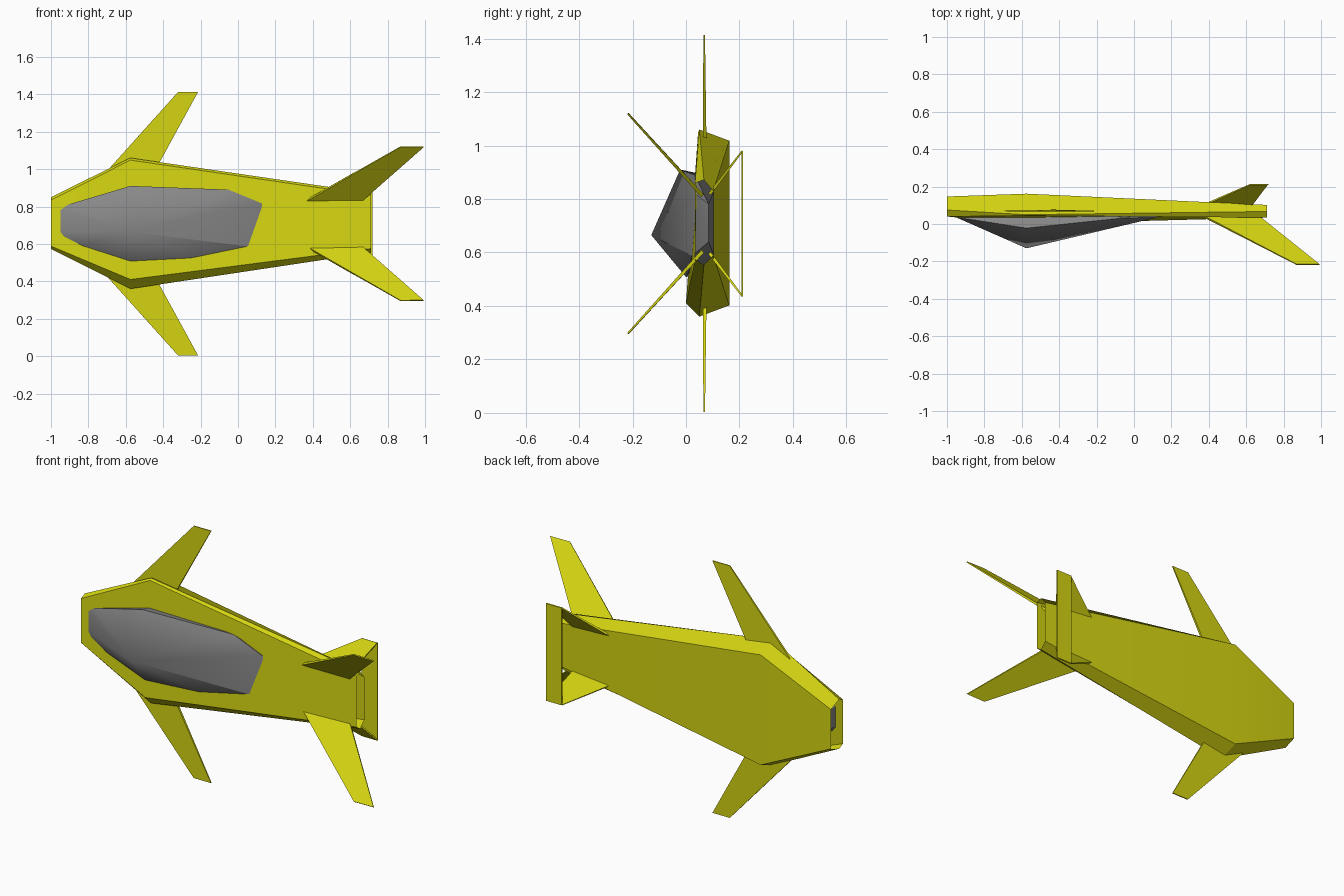
import bpy, bmesh, math
from mathutils import Vector

cube = bpy.data.objects.get("Cube")
if cube:
    bpy.data.objects.remove(cube, do_unlink=True)

MID = 0.708  # height of the craft's centre line


def material(name, rgb):
    m = bpy.data.materials.new(name)
    m.use_nodes = True
    m.diffuse_color = (*rgb, 1)
    m.node_tree.nodes["Principled BSDF"].inputs["Base Color"].default_value = (*rgb, 1)
    return m


yellow = material("yellow paint", (0.66, 0.66, 0.006))
grey = material("grey glass", (0.25, 0.25, 0.25))


def finish(bm, name, mat, recalc=True):
    if recalc:
        bmesh.ops.recalc_face_normals(bm, faces=bm.faces[:])
    me = bpy.data.meshes.new(name)
    bm.to_mesh(me)
    bm.free()
    ob = bpy.data.objects.new(name, me)
    bpy.context.collection.objects.link(ob)
    me.materials.append(mat)
    bpy.ops.object.select_all(action='DESELECT')
    ob.select_set(True)
    bpy.context.view_layer.objects.active = ob
    bpy.ops.object.shade_smooth_by_angle(angle=math.radians(25))
    return ob


# Hull: an open tube through three six-sided sections, each (y, z)
sections = [
    (-1.0, [(.040, .588), (.075, .573), (.147, .60), (.147, .82), (.075, .850), (.040, .835)]),
    (-.575, [(.0, .41), (.05, .36), (.162, .402), (.162, 1.018), (.05, 1.06), (.045, 1.048)]),
    (.71, [(.034, .575), (.067, .553), (.102, .59), (.102, .83), (.067, .872), (.034, .86)]),
]
bm = bmesh.new()
rings = [[bm.verts.new((x, y, z)) for y, z in pts] for x, pts in sections]
for a, b in zip(rings, rings[1:]):
    for i in range(6):
        j = (i + 1) % 6
        bm.faces.new((a[i], b[i], b[j], a[j]))
bm.normal_update()
# Point the open shell's faces away from its axis
for f in bm.faces:
    c = f.calc_center_median()
    if f.normal.dot(Vector((0, c.y - .075, c.z - MID))) < 0:
        f.normal_flip()
finish(bm, "hull", yellow, recalc=False)

# Canopy: convex faceted pod, partly sunk into the hull
canopy_points = [
    (-.575, -.13, .665),                                        # ridge peak
    (-.95, .035, .665), (-.95, .035, .78), (-.91, .030, .81),   # nose
    (-.575, -.022, .91), (-.05, .033, .89), (.12, .034, .82),   # upper edge
    (.05, .022, .587), (-.25, .010, .525), (-.575, .0, .508),   # lower edge
    (-.83, .018, .59), (-.93, .032, .64),
    (-.575, .125, .54), (-.575, .125, .88),                     # sunken side
    (-.94, .09, .67), (-.94, .09, .77),
    (.20, .085, .64), (.20, .085, .78),
]
bm = bmesh.new()
for p in canopy_points:
    bm.verts.new(p)
res = bmesh.ops.convex_hull(bm, input=bm.verts[:])
loose = {v for v in res["geom_interior"] if isinstance(v, bmesh.types.BMVert)}
bmesh.ops.delete(bm, geom=list(loose), context='VERTS')
finish(bm, "canopy", grey)


# Thin slab; corners run root front, tip front, tip back, root back
def fin(name, corners, root_t, tip_t, flip=False):
    pts = [Vector(p) for p in corners]
    n = (pts[1] - pts[0]).cross(pts[3] - pts[0]).normalized()
    bm = bmesh.new()
    sides = []
    for s in (-.5, .5):
        row = []
        for p, t in zip(pts, (root_t, tip_t, tip_t, root_t)):
            q = p + n * s * t
            if flip:
                q.z = 2 * MID - q.z
            row.append(bm.verts.new(q))
        sides.append(row)
    a, b = sides
    bm.faces.new(a[::-1])
    bm.faces.new(b)
    for i in range(4):
        j = (i + 1) % 4
        bm.faces.new((a[i], a[j], b[j], b[i]))
    finish(bm, name, yellow)


# Wings and tail fins, each made once above and once below the centre line
for side, flip in (("upper", False), ("lower", True)):
    fin(side + "_wing",
        [(-.79, .070, .89), (-.32, .068, 1.413), (-.213, .068, 1.413), (-.45, .070, .98)],
        .014, .006, flip)
    fin(side + "_front_tail_fin",
        [(.33, .062, .812), (.87, -.217, 1.12), (.992, -.217, 1.118), (.64, .062, .812)],
        .014, .006, flip)
    fin(side + "_rear_tail_fin",
        [(.34, .088, .818), (.62, .211, .98), (.715, .211, .98), (.62, .088, .818)],
        .012, .006, flip)

# Upright plate joining the tips of the rear tail fins
fin("tail_plate",
    [(.62, .211, 2 * MID - .98), (.62, .211, .98), (.718, .211, .98), (.718, .211, 2 * MID - .98)],
    .006, .006)
